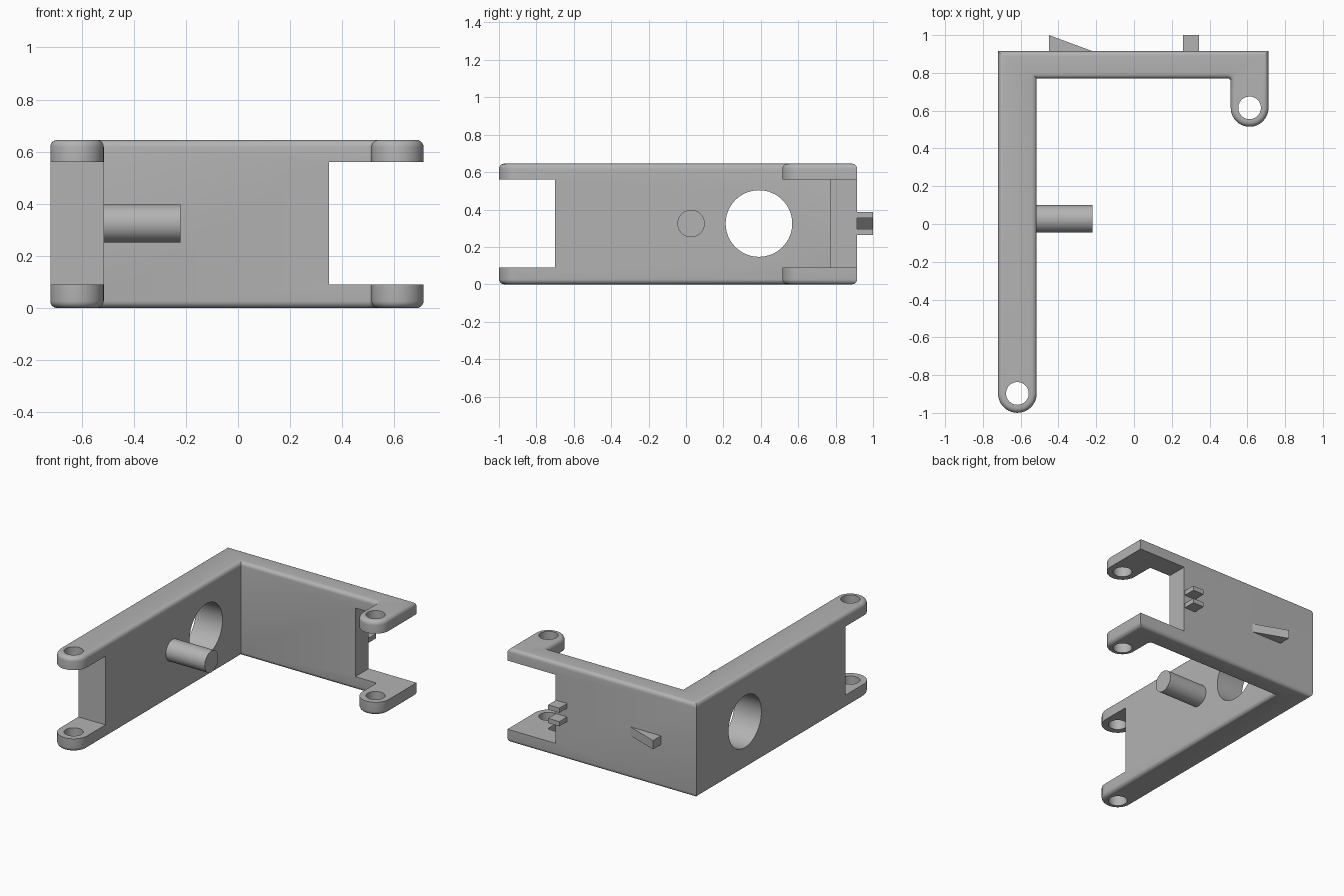
import bpy, bmesh
from math import pi, sin, cos, radians
from mathutils import Matrix, Vector

default = bpy.data.objects.get("Cube")
if default:
    bpy.data.objects.remove(default, do_unlink=True)

H = 0.645           # bracket height
MID = 0.325         # height of the peg, window and catches
PIVOTS = [(-0.6175, -0.897), (0.612, 0.615)]

grey = bpy.data.materials.new("plain grey")
grey.use_nodes = True
grey.diffuse_color = (0.45, 0.45, 0.45, 1)
grey.node_tree.nodes["Principled BSDF"].inputs["Base Color"].default_value = (0.45, 0.45, 0.45, 1)


def finish(name, bm):
    bmesh.ops.recalc_face_normals(bm, faces=bm.faces)
    mesh = bpy.data.meshes.new(name)
    bm.to_mesh(mesh)
    bm.free()
    mesh.materials.append(grey)
    obj = bpy.data.objects.new(name, mesh)
    bpy.context.collection.objects.link(obj)
    return obj


def prism(name, outline, z0, z1, rim=0):
    """Extrude a plan outline upward, optionally rounding both rims."""
    bm = bmesh.new()
    base = bm.faces.new([bm.verts.new((x, y, z0)) for x, y in outline])
    ext = bmesh.ops.extrude_face_region(bm, geom=[base])["geom"]
    bmesh.ops.translate(bm, vec=(0, 0, z1 - z0),
                        verts=[g for g in ext if isinstance(g, bmesh.types.BMVert)])
    if rim:
        flat = [e for e in bm.edges if abs(e.verts[0].co.z - e.verts[1].co.z) < 1e-5]
        bmesh.ops.bevel(bm, geom=flat, offset=rim, offset_type='OFFSET',
                        segments=5, profile=0.5, affect='EDGES')
    return finish(name, bm)


def box(name, x0, x1, y0, y1, z0, z1):
    return prism(name, [(x0, y0), (x1, y0), (x1, y1), (x0, y1)], z0, z1)


def cylinder(name, centre, radius, length, axis, sides=64):
    bm = bmesh.new()
    turn = Vector((0, 0, 1)).rotation_difference(Vector(axis)).to_matrix().to_4x4()
    bmesh.ops.create_cone(bm, cap_ends=True, segments=sides, radius1=radius,
                          radius2=radius, depth=length,
                          matrix=Matrix.Translation(centre) @ turn)
    return finish(name, bm)


def arc(cx, cy, r, a0, a1, n):
    return [(cx + r * cos(a0 + (a1 - a0) * i / n), cy + r * sin(a0 + (a1 - a0) * i / n))
            for i in range(n + 1)]


def smooth(obj):
    bpy.ops.object.select_all(action='DESELECT')
    obj.select_set(True)
    bpy.context.view_layer.objects.active = obj
    bpy.ops.object.shade_smooth_by_angle(angle=radians(30))


# L-shaped bracket with rounded pivot ends
left, right = PIVOTS
outline = [(-0.72, 0.915)]
outline += arc(*left, 0.1025, pi, 2 * pi, 28)
outline += [(-0.515, 0.77)]
outline += arc(0.497, 0.755, 0.015, pi / 2, 0, 4)
outline += arc(*right, 0.1, pi, 2 * pi, 28)
outline += [(0.712, 0.915)]
bracket = prism("bracket", outline, 0, H, rim=0.027)

# Fork gaps, pivot holes and the round window
cutters = [box("arm_gap_cutter", -1, -0.4, -1.2, -0.70, 0.09, 0.56),
           box("back_gap_cutter", 0.35, 1, 0.4, 1.2, 0.09, 0.56),
           cylinder("window_cutter", (-0.62, 0.39, MID), 0.178, 0.6, (1, 0, 0))]
cutters += [cylinder("pivot_hole_cutter", (x, y, MID), 0.06, 2, (0, 0, 1), 48)
            for x, y in PIVOTS]
bpy.context.view_layer.objects.active = bracket
for cutter in cutters:
    mod = bracket.modifiers.new("cut", 'BOOLEAN')
    mod.operation = 'DIFFERENCE'
    mod.solver = 'EXACT'
    mod.object = cutter
    bpy.ops.object.modifier_apply(modifier=mod.name)
    bpy.data.objects.remove(cutter, do_unlink=True)
smooth(bracket)

# Peg on the inner side of the long arm
smooth(cylinder("peg", (-0.375, 0.027, MID), 0.073, 0.31, (1, 0, 0)))

# Wedge catch and pair of tabs on the back face
prism("wedge_catch", [(-0.45, 0.91), (-0.21, 0.91), (-0.22, 0.915), (-0.45, 1.0)],
      MID - 0.03, MID + 0.03)
for name, z in (("lower_tab", MID - 0.062), ("upper_tab", MID + 0.03)):
    box(name, 0.26, 0.345, 0.91, 1.0, z, z + 0.032)
